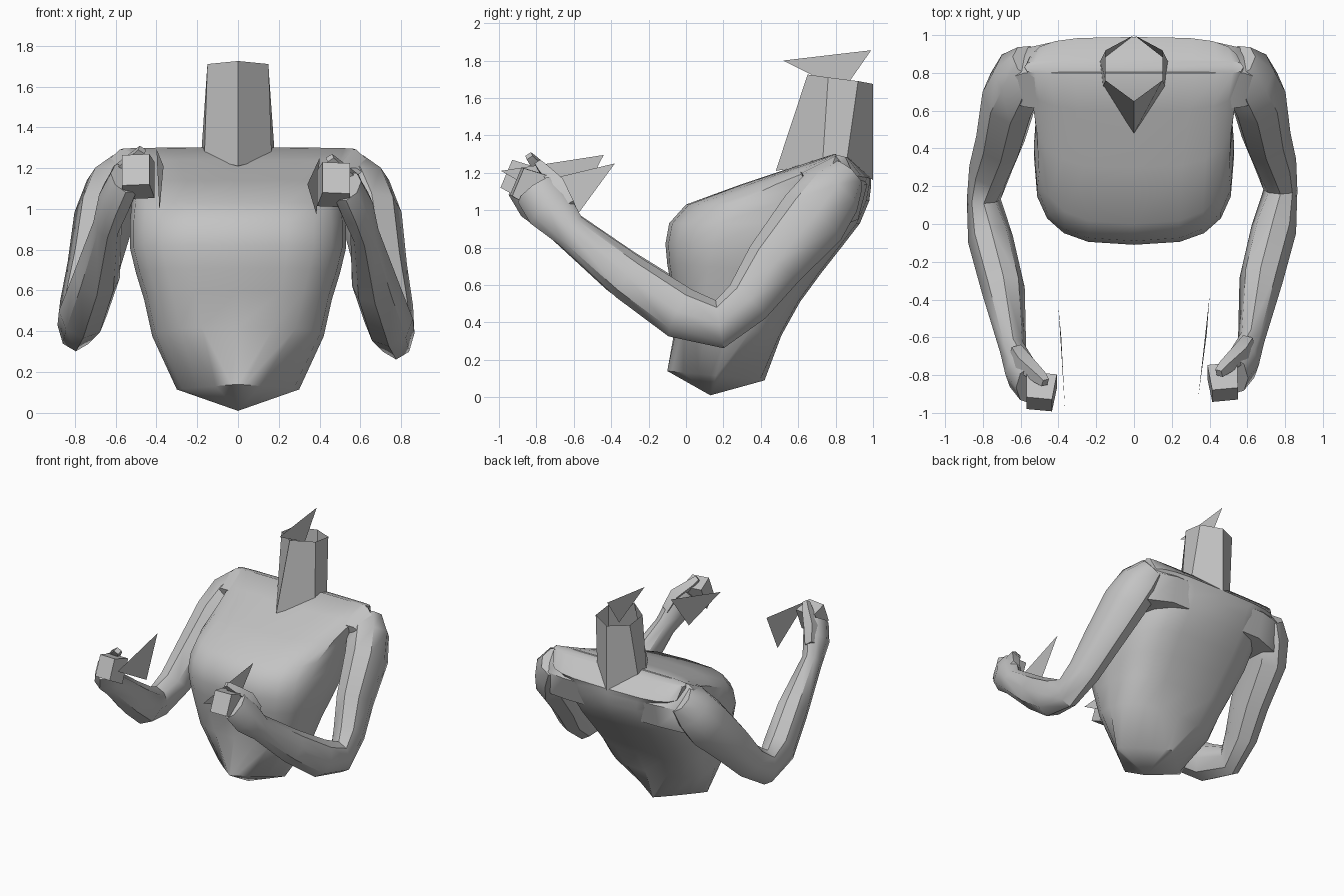
import bpy, bmesh, math
from mathutils import Vector, Matrix

if "Cube" in bpy.data.objects:
    bpy.data.objects.remove(bpy.data.objects["Cube"], do_unlink=True)

GREY = (0.55, 0.55, 0.55, 1)
grey = bpy.data.materials.new("plain grey")
grey.use_nodes = True
grey.diffuse_color = GREY
grey.node_tree.nodes["Principled BSDF"].inputs["Base Color"].default_value = GREY


def finish(name, bm, sharp=35):
    """Turn a bmesh into an object, smooth except along sharp edges."""
    bmesh.ops.recalc_face_normals(bm, faces=bm.faces)
    for f in bm.faces:
        f.smooth = sharp > 0
    for e in bm.edges:
        e.smooth = len(e.link_faces) == 2 and e.calc_face_angle(0) < math.radians(sharp)
    mesh = bpy.data.meshes.new(name)
    bm.to_mesh(mesh)
    bm.free()
    mesh.materials.append(grey)
    obj = bpy.data.objects.new(name, mesh)
    bpy.context.collection.objects.link(obj)


def loft(name, rings, start=None, end=None, sharp=35):
    """Skin closed rings; start and end are None (open), 'flat', or a tip point."""
    bm = bmesh.new()
    loops = [[bm.verts.new(p) for p in ring] for ring in rings]
    n = len(loops[0])
    for a, b in zip(loops, loops[1:]):
        for i in range(n):
            j = (i + 1) % n
            bm.faces.new((a[i], a[j], b[j], b[i]))
    for loop, cap in ((loops[0], start), (loops[-1], end)):
        if cap == "flat":
            bm.faces.new(loop)
        elif cap is not None:
            tip = bm.verts.new(cap)
            for i in range(n):
                bm.faces.new((loop[i], loop[(i + 1) % n], tip))
    finish(name, bm, sharp)


def mirrored(half):
    """Close a half ring that runs from front centre to back centre."""
    return half + [(-x, y, z) for x, y, z in half[-2:0:-1]]


def slice_ring(yf, zf, yb, zb, width, power, count=20):
    """Tilted rounded-box slice between a front point and a back point."""
    ring = []
    for i in range(count):
        a = 2 * math.pi * i / count
        s, c = math.sin(a), -math.cos(a)
        x = width * math.copysign(abs(s) ** (2 / power), s)
        t = 0.5 + 0.5 * math.copysign(abs(c) ** (2 / power), c)
        ring.append((x, yf + (yb - yf) * t, zf + (zb - zf) * t))
    return ring


# Torso, sliced from the pointed, diamond-shaped pelvis up to the shoulder line
torso_slices = [
    (-0.10, 0.14, 0.42, 0.09, 0.30, 1.05),
    (-0.05, 0.42, 0.51, 0.33, 0.42, 2.7),
    (-0.08, 0.60, 0.61, 0.51, 0.46, 3.0),
    (-0.10, 0.71, 0.72, 0.66, 0.50, 3.0),
    (-0.11, 0.82, 0.83, 0.80, 0.53, 3.0),
    (-0.09, 0.93, 0.93, 0.93, 0.53, 3.0),
    (0.00, 1.03, 0.98, 1.05, 0.52, 3.0),
    (0.30, 1.14, 0.99, 1.13, 0.53, 3.2),
    (0.60, 1.24, 0.99, 1.17, 0.56, 3.6),
    (0.79, 1.30, 0.87, 1.28, 0.58, 4.0),
]
loft("torso", [slice_ring(*s) for s in torso_slices], (0, 0.13, 0.01), "flat", 42)

# Shoulder yoke joining the arms to the torso: sections in depth and height
yoke = [
    (0.40, [(0.60, 1.21), (0.80, 1.30), (0.97, 1.14), (0.92, 0.95), (0.70, 0.92)]),
    (0.58, [(0.62, 1.20), (0.80, 1.29), (0.93, 1.13), (0.87, 0.93), (0.68, 0.93)]),
    (0.70, [(0.66, 1.12), (0.76, 1.18), (0.84, 1.08), (0.80, 0.95), (0.70, 0.95)]),
]
yoke_rings = [[(x, y, z) for y, z in pts] for x, pts in yoke]
other_side = [[(-x, y, z) for x, y, z in ring] for ring in reversed(yoke_rings)]
loft("shoulder_yoke", other_side + yoke_rings, "flat", "flat", 50)

# Open six-sided neck
neck_low = [(0, 0.48, 1.21), (0.165, 0.73, 1.25), (0.18, 0.86, 1.27), (0, 1.0, 1.16)]
neck_high = [(0, 0.65, 1.725), (0.15, 0.76, 1.71), (0.15, 0.92, 1.69), (0, 1.0, 1.675)]
loft("neck", [mirrored(neck_low), mirrored(neck_high)], sharp=20)

# Arm stations: centre, half width across, half depth
arm = [
    ((0.55, 0.86, 1.19), 0.10, 0.11),
    ((0.60, 0.78, 1.10), 0.15, 0.17),
    ((0.655, 0.68, 0.96), 0.15, 0.19),
    ((0.70, 0.47, 0.71), 0.13, 0.16),
    ((0.745, 0.33, 0.51), 0.115, 0.13),
    ((0.775, 0.18, 0.39), 0.09, 0.13),
    ((0.74, -0.03, 0.45), 0.12, 0.14),
    ((0.672, -0.30, 0.635), 0.115, 0.125),
    ((0.62, -0.62, 0.89), 0.07, 0.095),
    ((0.58, -0.73, 1.01), 0.085, 0.13),
    ((0.53, -0.80, 1.11), 0.08, 0.12),
]


def arm_rings(place, sides=8):
    """Sections perpendicular to the arm path."""
    pts = [Vector(c) for c, _, _ in arm]
    rings = []
    for i, (_, wide, deep) in enumerate(arm):
        t = (pts[min(i + 1, len(pts) - 1)] - pts[max(i - 1, 0)]).normalized()
        v = t.cross(Vector((1, 0, 0))).normalized()
        u = v.cross(t)
        ring = []
        for k in range(sides):
            a = 2 * math.pi * k / sides
            p = pts[i] + u * wide * math.cos(a) + v * deep * math.sin(a)
            ring.append(place(p, min(1, max(0, (i - 2) / 3))))
        rings.append(ring)
    return rings


def block(name, centre, size, turn, place):
    """Tapered, turned box used for the curled fingers."""
    bm = bmesh.new()
    bmesh.ops.create_cube(bm, size=1)
    for v in bm.verts:
        taper = 0.85 if v.co.y < 0 else 1
        v.co.x *= size[0] * taper
        v.co.y *= size[1]
        v.co.z *= size[2] * taper
    spin = Matrix.Rotation(turn[0], 3, "X") @ Matrix.Rotation(turn[1], 3, "Z")
    for v in bm.verts:
        v.co = place(spin @ v.co + Vector(centre), 1)
    finish(name, bm, 25)


# Both arms; the right forearm is held slightly higher and further forward
for label, side, offset in (("left", 1, (0, 0, 0)), ("right", -1, (0.02, -0.05, 0.04))):
    def place(p, weight, side=side, offset=offset):
        q = Vector(p) + Vector(offset) * weight
        return Vector((side * q.x, q.y, q.z))

    loft(label + "_arm", arm_rings(place), "flat", "flat", 44)
    block(label + "_fingers", (0.475, -0.84, 1.125), (0.16, 0.14, 0.19), (-0.4, 0.1), place)

    # Thumb folded over the fist
    thumb = []
    for (x, y, z), r in (((0.61, -0.62, 1.02), 0.045), ((0.57, -0.68, 1.13), 0.055),
                         ((0.48, -0.76, 1.215), 0.04), ((0.45, -0.79, 1.25), 0.028)):
        thumb.append([place((x + r * dx, y + r * dy, z + r * dz), 1) for dx, dy, dz in
                      ((0.7, -0.7, 0), (0.4, 0.4, 0.7), (-0.7, 0.7, 0), (-0.4, -0.4, -0.7))])
    loft(label + "_thumb", thumb, "flat", "flat", 30)


def blade(name, corners):
    bm = bmesh.new()
    bm.faces.new([bm.verts.new(p) for p in corners])
    finish(name, bm, 0)


# Loose flat triangles above the neck and beside each fist
blade("neck_blade", [(0, 0.52, 1.80), (0, 0.99, 1.855), (0, 0.84, 1.64)])
blade("left_hand_blade", [(0.40, -0.38, 1.25), (0.34, -0.92, 1.12), (0.385, -0.585, 0.97)])
blade("right_hand_blade", [(-0.40, -0.44, 1.295), (-0.365, -0.99, 1.21), (-0.385, -0.60, 0.99)])
